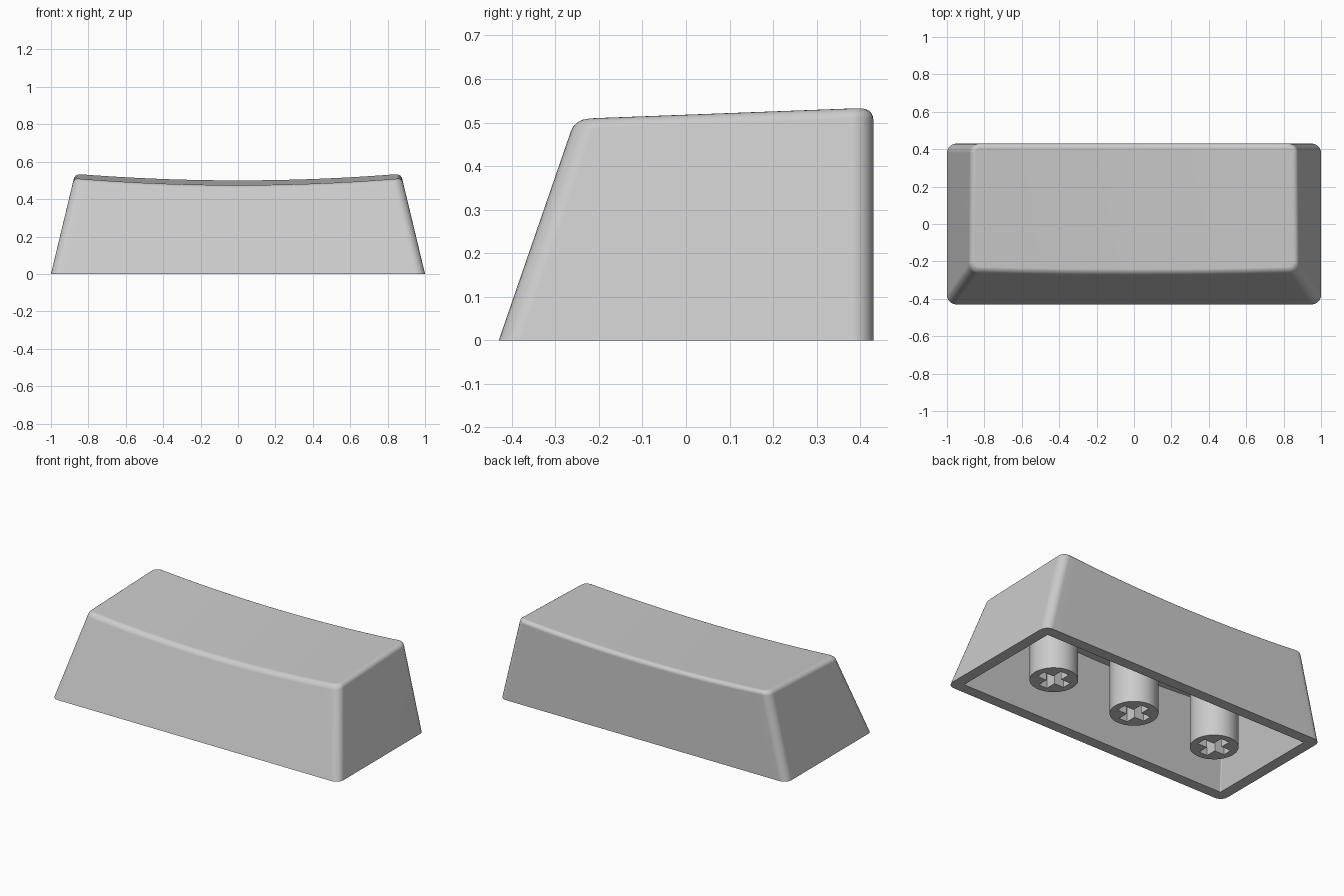
import bpy, bmesh
from math import sin, cos, pi, radians

cube = bpy.data.objects.get("Cube")
if cube:
    bpy.data.objects.remove(cube)

HALF_X, HALF_Y = 1.0, 0.43
WALL = 0.068
ARC, SPAN = 6, 32          # corner steps, steps along the long edges
FILLET = 0.025

grey = bpy.data.materials.new("light grey plastic")
grey.use_nodes = True
colour = (0.6, 0.6, 0.6, 1)
grey.diffuse_color = colour
grey.node_tree.nodes["Principled BSDF"].inputs["Base Color"].default_value = colour


def top_height(x, y):
    """Dished top that rises gently to the back."""
    return 0.5195 + 0.0385 * y - 0.035 * (1 - (x / 0.87) ** 2)


def section(z, inset, radius):
    """Rounded rectangle of the tapered body at height z; front chain then back chain."""
    hx = HALF_X - 0.24 * z - inset
    front = -HALF_Y + 0.345 * z + inset
    back = HALF_Y - inset
    r = max(radius - inset, 0.006)
    chain = []
    for i in range(ARC + 1):
        a = pi / 2 * i / ARC
        chain.append((-hx + r - r * cos(a), r - r * sin(a)))
    for i in range(1, SPAN):
        chain.append(((hx - r) * (2 * i / SPAN - 1), 0))
    chain += [(-x, d) for x, d in reversed(chain[:ARC + 1])]
    return [(x, front + d) for x, d in chain] + [(x, back - d) for x, d in reversed(chain)]


def top_ring(inset, drop, radius):
    """Section whose points lie a given drop below the dished top."""
    points = []
    for i in range(len(section(0, inset, radius))):
        z = 0.5
        for _ in range(6):
            x, y = section(z, inset, radius)[i]
            z = top_height(x, y) - drop
        points.append((x, y, z))
    return points


def finish(bm, name, angle=30):
    bmesh.ops.recalc_face_normals(bm, faces=bm.faces[:])
    mesh = bpy.data.meshes.new(name)
    bm.to_mesh(mesh)
    bm.free()
    mesh.materials.append(grey)
    obj = bpy.data.objects.new(name, mesh)
    bpy.context.collection.objects.link(obj)
    return obj


def smooth(obj):
    bpy.ops.object.select_all(action='DESELECT')
    obj.select_set(True)
    bpy.context.view_layer.objects.active = obj
    bpy.ops.object.shade_smooth_by_angle(angle=radians(30))


# Hollow shell: ceiling, inner wall, rim, outer wall, top fillet, top
rings = [top_ring(WALL, 0.07, 0.01),
         [(x, y, 0) for x, y in section(0, WALL, 0.01)],
         [(x, y, 0) for x, y in section(0, 0, 0.05)]]
for step in range(6):
    a = pi / 2 * step / 5
    rings.append(top_ring(FILLET * (1 - cos(a)), FILLET * (1 - sin(a)), 0.05))

bm = bmesh.new()
loops = [[bm.verts.new(p) for p in ring] for ring in rings]
count = len(loops[0])
for low, high in zip(loops, loops[1:]):
    for i in range(count):
        j = (i + 1) % count
        bm.faces.new((low[i], low[j], high[j], high[i]))
for cap in (loops[0], loops[-1]):
    for i in range(count // 2 - 1):
        bm.faces.new((cap[i], cap[i + 1], cap[count - 2 - i], cap[count - 1 - i]))
shell = finish(bm, "cap_shell")
smooth(shell)
shell.modifiers.new("even shading", 'WEIGHTED_NORMAL').keep_sharp = True

# Cross-shaped cutter for the sockets
bm = bmesh.new()
arm, half = 0.095, 0.029
quarter = [(arm, -half), (arm, half), (half, half)]
outline = []
for _ in range(4):
    outline += quarter
    quarter = [(-y, x) for x, y in quarter]
face = bm.faces.new([bm.verts.new((x, y, -0.05)) for x, y in outline])
walls = bmesh.ops.extrude_face_region(bm, geom=[face])["geom"]
for v in walls:
    if isinstance(v, bmesh.types.BMVert):
        v.co.z = 0.18
cutter = finish(bm, "socket_cutter")
cutter.hide_render = True

# Stem post with its socket
bm = bmesh.new()
bmesh.ops.create_cone(bm, cap_ends=True, segments=48, radius1=0.136, radius2=0.136, depth=0.44)
bmesh.ops.translate(bm, verts=bm.verts[:], vec=(0, 0, 0.22))
stem = finish(bm, "stem_centre")
cut = stem.modifiers.new("socket", 'BOOLEAN')
cut.operation, cut.solver, cut.object = 'DIFFERENCE', 'EXACT', cutter
bpy.context.view_layer.objects.active = stem
bpy.ops.object.modifier_apply(modifier=cut.name)
bpy.data.objects.remove(cutter)
smooth(stem)

for name, x in (("stem_left", 0.583), ("stem_right", -0.583)):
    side = bpy.data.objects.new(name, stem.data)
    side.location.x = x
    bpy.context.collection.objects.link(side)
